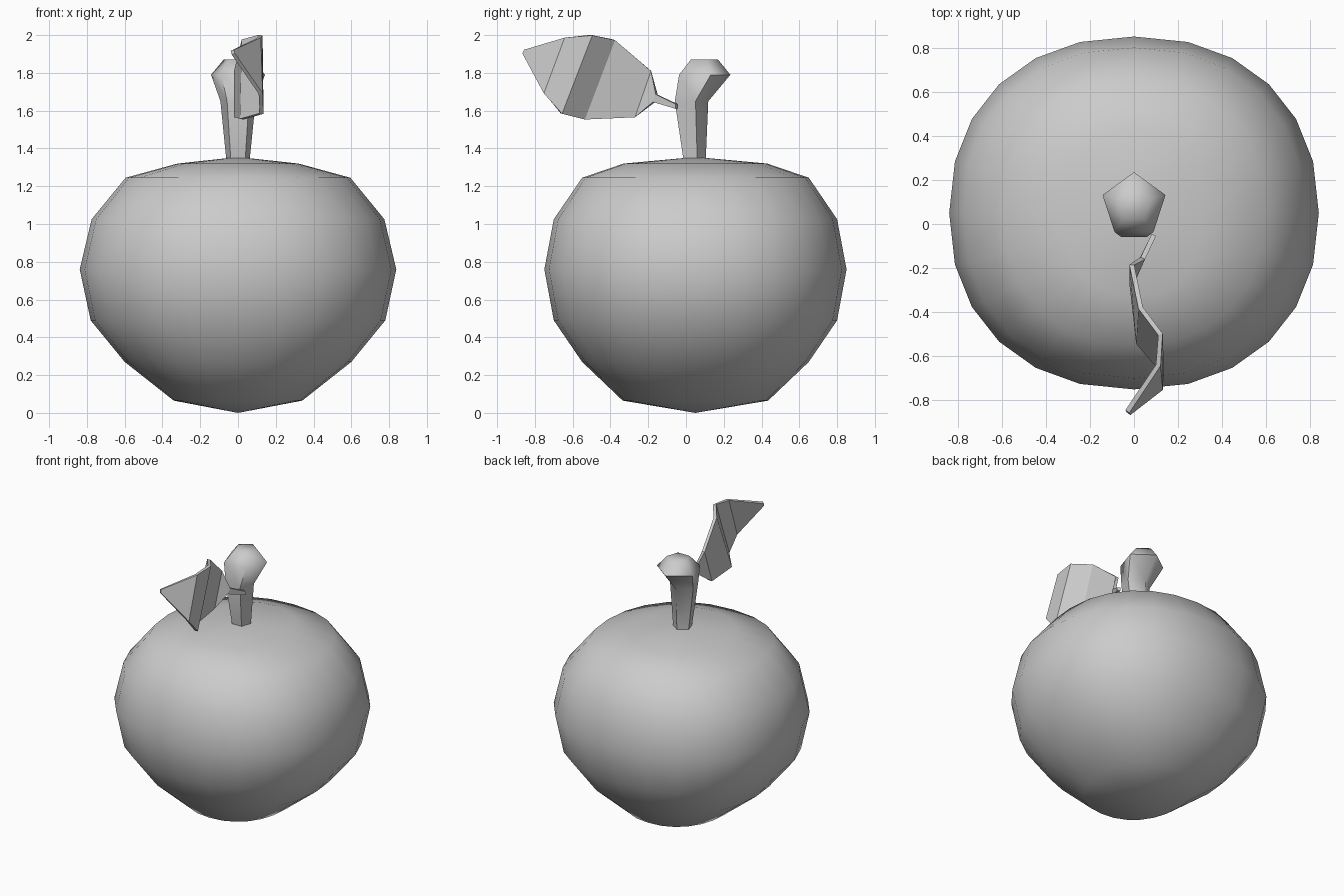
import bpy, bmesh
from math import sin, cos, tau, radians, copysign

cube = bpy.data.objects.get("Cube")
if cube:
    bpy.data.objects.remove(cube, do_unlink=True)

GREY = (0.6, 0.6, 0.6, 1)
grey = bpy.data.materials.new("plain grey")
grey.diffuse_color = GREY
grey.use_nodes = True
grey.node_tree.nodes["Principled BSDF"].inputs["Base Color"].default_value = GREY


def finish(name, bm, smooth_angle=None):
    bmesh.ops.recalc_face_normals(bm, faces=bm.faces[:])
    mesh = bpy.data.meshes.new(name)
    bm.to_mesh(mesh)
    bm.free()
    obj = bpy.data.objects.new(name, mesh)
    bpy.context.collection.objects.link(obj)
    mesh.materials.append(grey)
    if smooth_angle:
        bpy.ops.object.select_all(action='DESELECT')
        obj.select_set(True)
        bpy.context.view_layer.objects.active = obj
        bpy.ops.object.shade_smooth_by_angle(angle=radians(smooth_angle))
    return obj


def ring(bm, sides, y, z, rx, ry, power=2.0):
    """Horizontal superellipse of vertices, first one pointing to the back."""
    def bend(t):
        return copysign(abs(t) ** (2 / power), t)
    return [bm.verts.new((rx * bend(sin(tau * i / sides)),
                          y + ry * bend(cos(tau * i / sides)), z))
            for i in range(sides)]


def bridge(bm, rings):
    for a, b in zip(rings, rings[1:]):
        n = len(a)
        for i in range(n):
            j = (i + 1) % n
            bm.faces.new((a[i], a[j], b[j], b[i]))


def fan(bm, loop, point):
    tip = bm.verts.new(point)
    for i, v in enumerate(loop):
        bm.faces.new((v, loop[(i + 1) % len(loop)], tip))


# Fruit body: squarish rings, closed by shallow cones
BODY_Y = 0.05
profile = [(0.065, 0.34, 0.385), (0.27, 0.6, 0.6), (0.49, 0.78, 0.75),
           (0.76, 0.838, 0.8), (1.025, 0.775, 0.75), (1.245, 0.595, 0.6),
           (1.32, 0.32, 0.38)]
bm = bmesh.new()
rings = [ring(bm, 24, BODY_Y, z, rx, ry, 2.2) for z, rx, ry in profile]
bridge(bm, rings)
fan(bm, rings[0], (0, BODY_Y, 0))
fan(bm, rings[-1], (0, BODY_Y, 1.355))
finish("fruit_body", bm, 60)

# Stem: five-sided, flaring up and leaning back into a knob
bm = bmesh.new()
rings = [ring(bm, 5, y, z, r, r) for y, z, r in
         [(0.04, 1.33, 0.064), (0.02, 1.65, 0.098),
          (0.085, 1.79, 0.15), (0.09, 1.87, 0.08)]]
bridge(bm, rings)
bm.faces.new(rings[0])
bm.faces.new(rings[-1])
finish("stem", bm, 60)

# Leaf: wavy strip of upper and lower edge points, from stalk to tip
upper = [(0.09, -0.05, 1.635), (0.04, -0.155, 1.685), (-0.01, -0.185, 1.81),
         (0.03, -0.38, 1.975), (0.12, -0.5, 2.0), (0.11, -0.64, 1.985),
         (-0.03, -0.85, 1.92)]
lower = [(0.09, -0.05, 1.61), (0.03, -0.17, 1.645), (-0.01, -0.27, 1.565),
         (0.02, -0.54, 1.555), (0.125, -0.66, 1.585), (0.12, -0.75, 1.69),
         (-0.025, -0.86, 1.9)]
bm = bmesh.new()
top = [bm.verts.new(p) for p in upper]
bottom = [bm.verts.new(p) for p in lower]
for i in range(len(top) - 1):
    bm.faces.new((top[i], top[i + 1], bottom[i + 1], bottom[i]))
leaf = finish("leaf", bm)
thick = leaf.modifiers.new("thickness", 'SOLIDIFY')
thick.thickness = 0.022
thick.offset = 0
